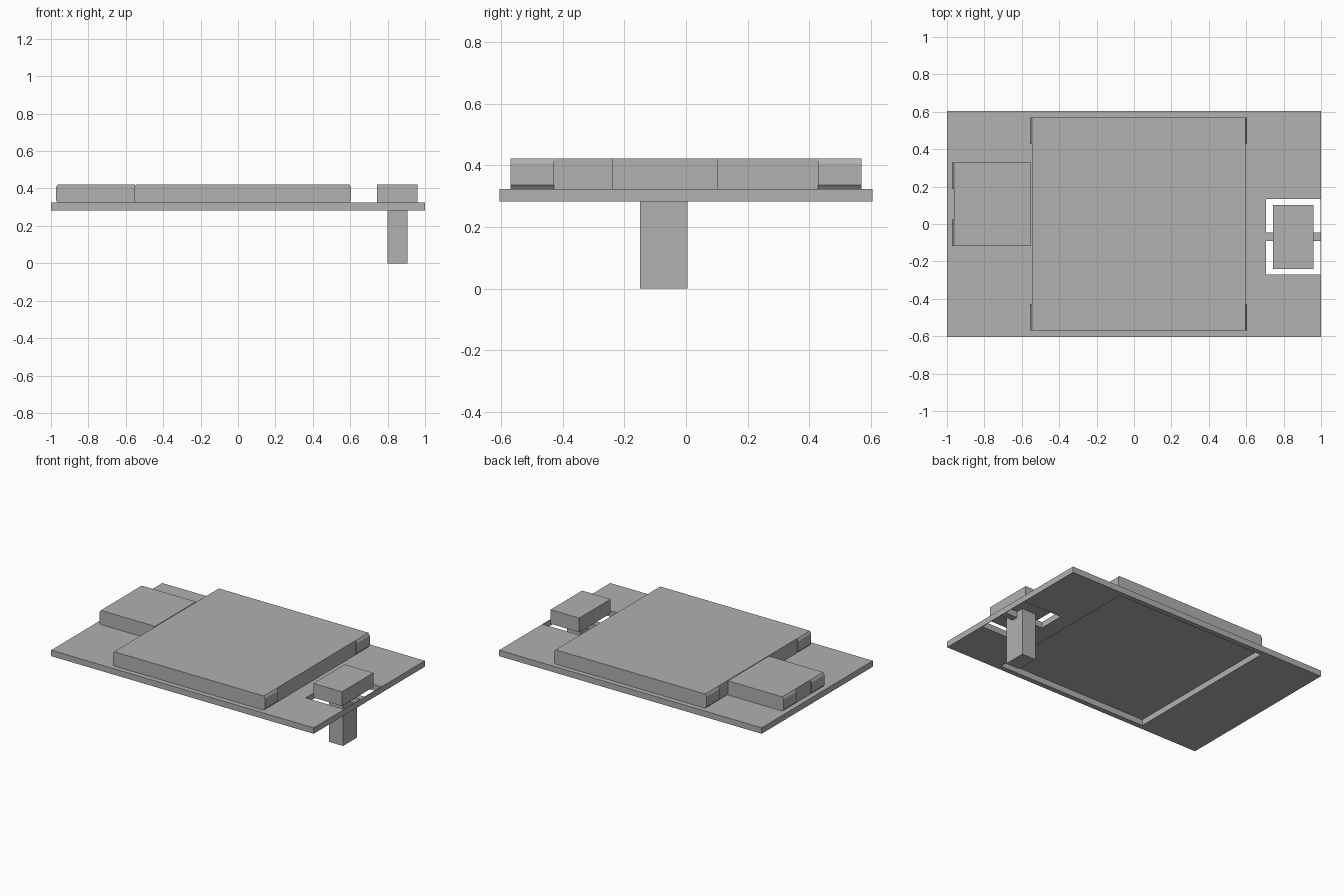
import bpy
import bmesh

old = bpy.data.objects.get("Cube")
if old:
    bpy.data.objects.remove(old, do_unlink=True)

grey = bpy.data.materials.new("plain_grey")
grey.use_nodes = True
grey.diffuse_color = (0.44, 0.44, 0.44, 1)
grey.node_tree.nodes["Principled BSDF"].inputs["Base Color"].default_value = grey.diffuse_color

PLATE_BOTTOM, PLATE_TOP, BLOCK_TOP = 0.283, 0.324, 0.422


def add_box(bm, x, y, z):
    """Add a box from (min, max) ranges and return its vertices."""
    verts = bmesh.ops.create_cube(bm, size=1)["verts"]
    for v in verts:
        for axis, (low, high) in enumerate((x, y, z)):
            v.co[axis] = high if v.co[axis] > 0 else low
    return verts


def finish(name, bm):
    mesh = bpy.data.meshes.new(name)
    bm.to_mesh(mesh)
    bm.free()
    mesh.materials.append(grey)
    obj = bpy.data.objects.new(name, mesh)
    bpy.context.collection.objects.link(obj)
    return obj


def box(name, x, y, z):
    bm = bmesh.new()
    add_box(bm, x, y, z)
    return finish(name, bm)


def block_with_tabs(name, x, y, tab_length, sides):
    """A flat block with shallow sloped tabs at the corners of its ends."""
    bm = bmesh.new()
    add_box(bm, x, y, (PLATE_TOP, BLOCK_TOP))
    for side in sides:
        face = x[1] if side > 0 else x[0]
        tip = face + side * 0.01
        for span in ((y[0], y[0] + tab_length), (y[1] - tab_length, y[1])):
            verts = add_box(bm, sorted((face, tip)), span, (PLATE_TOP, BLOCK_TOP))
            for v in verts:
                if abs(v.co.x - tip) < 0.001:
                    v.co.z += 0.012 if v.co.z < 0.37 else -0.016
    return finish(name, bm)


# Base plate with a window under the main block and one around the button
plate = box("base_plate", (-1, 1), (-0.605, 0.605), (PLATE_BOTTOM, PLATE_TOP))
openings = [((-0.545, 0.595), (-0.57, 0.57)), ((0.705, 0.996), (-0.27, 0.135))]
for x, y in openings:
    cutter = box("opening_cutter", x, y, (0.2, 0.4))
    cutter.hide_render = True
    mod = plate.modifiers.new("opening", "BOOLEAN")
    mod.operation = "DIFFERENCE"
    mod.solver = "EXACT"
    mod.object = cutter
    bpy.context.view_layer.objects.active = plate
    bpy.ops.object.modifier_apply(modifier=mod.name)
    bpy.data.objects.remove(cutter, do_unlink=True)

# Raised blocks
block_with_tabs("main_block", (-0.545, 0.595), (-0.57, 0.57), 0.142, (-1, 1))
block_with_tabs("end_block", (-0.963, -0.55), (-0.117, 0.328), 0.14, (-1,))

# Button carried by a narrow bridge, with a stem below
box("button", (0.742, 0.96), (-0.24, 0.102), (PLATE_TOP, BLOCK_TOP))
box("button_bridge", (0.705, 0.996), (-0.09, -0.045), (PLATE_BOTTOM, PLATE_TOP))
box("button_stem", (0.8, 0.905), (-0.15, 0.005), (0, PLATE_TOP))
